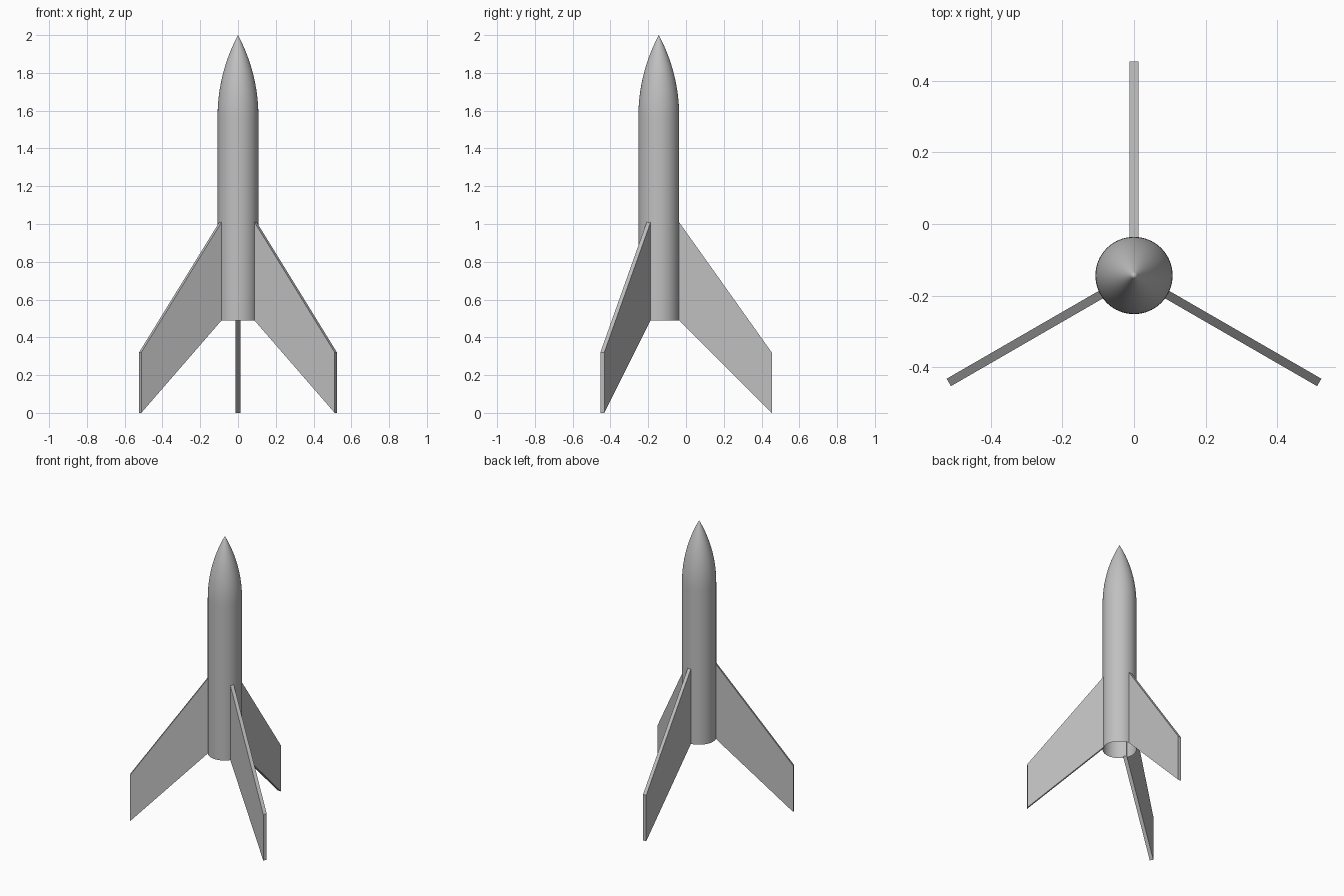
import bpy
import bmesh
from math import sqrt, radians, pi, cos, sin
from mathutils import Matrix

if "Cube" in bpy.data.objects:
    bpy.data.objects.remove(bpy.data.objects["Cube"], do_unlink=True)

AXIS_Y = -0.144     # the body axis sits forward of the origin
RADIUS = 0.108
BASE, SHOULDER, TIP = 0.49, 1.57, 2.0
FIN_THICKNESS = 0.024
SEGMENTS = 64

grey = bpy.data.materials.new("light grey")
grey.use_nodes = True
colour = (0.53, 0.53, 0.53, 1)
grey.diffuse_color = colour
grey.node_tree.nodes["Principled BSDF"].inputs["Base Color"].default_value = colour


def add_object(name, bm):
    mesh = bpy.data.meshes.new(name)
    bm.to_mesh(mesh)
    bm.free()
    mesh.materials.append(grey)
    obj = bpy.data.objects.new(name, mesh)
    obj.location.y = AXIS_Y
    bpy.context.collection.objects.link(obj)
    return obj


def lathe(name, profile):
    """Spin (radius, height) points round the body axis."""
    bm = bmesh.new()
    verts = [bm.verts.new((r, 0, z)) for r, z in profile]
    edges = [bm.edges.new(pair) for pair in zip(verts, verts[1:])]
    bmesh.ops.spin(bm, geom=verts + edges, cent=(0, 0, 0), axis=(0, 0, 1),
                   angle=2 * pi, steps=SEGMENTS)
    bmesh.ops.remove_doubles(bm, verts=bm.verts, dist=0.0001)
    bmesh.ops.recalc_face_normals(bm, faces=bm.faces)
    for face in bm.faces:
        face.smooth = True
    return add_object(name, bm)


# Body: a thin tube, open at the bottom
lathe("body_tube", [(RADIUS, BASE), (RADIUS, SHOULDER)])

# Nose: tangent ogive running smoothly out of the tube
length = TIP - SHOULDER
arc = (RADIUS ** 2 + length ** 2) / (2 * RADIUS)
steps = 24
ogive = []
for i in range(steps + 1):
    h = length * i / steps
    ogive.append((max(0, sqrt(arc ** 2 - h ** 2) + RADIUS - arc), SHOULDER + h))
lathe("nose_cone", ogive)

# Fins: swept flat plates, three round the tube
outline = [(0.1, BASE + 0.007), (0.598, 0), (0.598, 0.32), (0.1, 1.02)]
for name, angle in (("back_fin", 90), ("right_fin", 210), ("left_fin", 330)):
    bm = bmesh.new()
    face = bm.faces.new([bm.verts.new((r, -FIN_THICKNESS / 2, z)) for r, z in outline])
    plate = bmesh.ops.extrude_face_region(bm, geom=[face])
    moved = [v for v in plate["geom"] if isinstance(v, bmesh.types.BMVert)]
    bmesh.ops.translate(bm, verts=moved, vec=(0, FIN_THICKNESS, 0))
    bmesh.ops.recalc_face_normals(bm, faces=bm.faces)
    bm.transform(Matrix.Rotation(radians(angle), 4, "Z"))
    add_object(name, bm)
